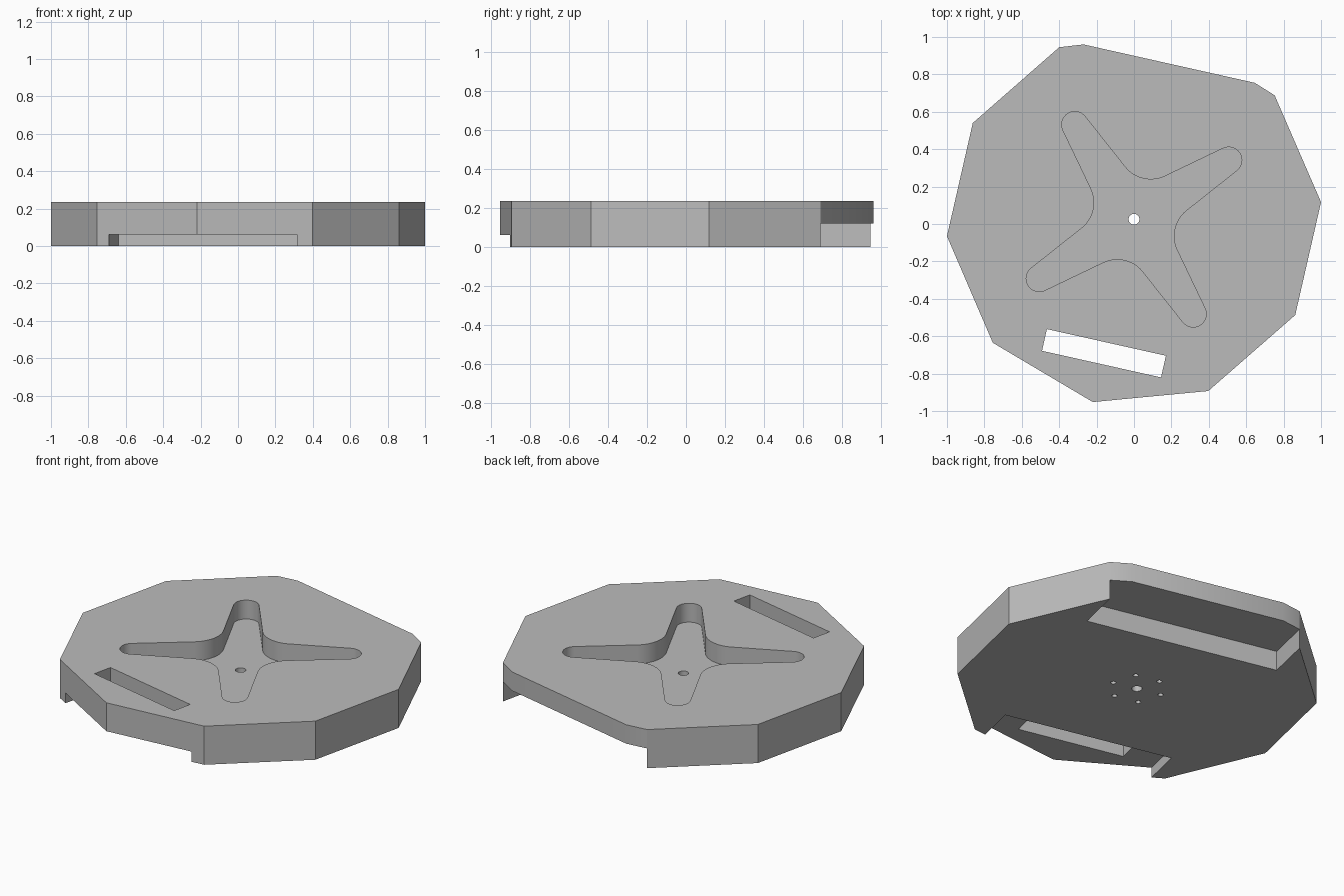
import bpy, bmesh, math
from mathutils import Vector, Matrix

cube = bpy.data.objects.get("Cube")
if cube:
    bpy.data.objects.remove(cube, do_unlink=True)

HEIGHT = 0.235
FLOOR = 0.12
TURN = math.radians(-12.6)      # the slots and bolt circle share this turn
CENTRE = Vector((0, 0.025))

# Single grey finish
grey = bpy.data.materials.new("matte_grey")
grey.use_nodes = True
grey.diffuse_color = (0.5, 0.5, 0.5, 1)
grey.node_tree.nodes["Principled BSDF"].inputs["Base Color"].default_value = (0.5, 0.5, 0.5, 1)


def prism(name, points, low, high):
    """Extrude a counter-clockwise outline between two heights."""
    bm = bmesh.new()
    face = bm.faces.new([bm.verts.new((p[0], p[1], low)) for p in points])
    moved = bmesh.ops.extrude_face_region(bm, geom=[face])["geom"]
    bmesh.ops.translate(bm, vec=(0, 0, high - low),
                        verts=[g for g in moved if isinstance(g, bmesh.types.BMVert)])
    bmesh.ops.recalc_face_normals(bm, faces=bm.faces)
    mesh = bpy.data.meshes.new(name)
    bm.to_mesh(mesh)
    bm.free()
    mesh.materials.append(grey)
    obj = bpy.data.objects.new(name, mesh)
    bpy.context.collection.objects.link(obj)
    return obj


def cut(target, cutter):
    """Subtract the cutter for good, then discard it."""
    cutter.hide_render = True
    mod = target.modifiers.new(cutter.name, "BOOLEAN")
    mod.operation = "DIFFERENCE"
    mod.solver = "EXACT"
    mod.object = cutter
    bpy.context.view_layer.objects.active = target
    bpy.ops.object.modifier_apply(modifier=mod.name)
    bpy.data.objects.remove(cutter, do_unlink=True)


def arc(centre, radius, start, end, steps):
    return [Vector((centre[0] + radius * math.cos(a), centre[1] + radius * math.sin(a)))
            for a in (start + (end - start) * i / steps for i in range(steps + 1))]


def turned_box(u0, u1, v0, v1):
    rot = Matrix.Rotation(TURN, 2)
    return [rot @ Vector(p) for p in ((u0, v0), (u1, v0), (u1, v1), (u0, v1))]


def circle(centre, radius, sides):
    return arc(centre, radius, 0, math.tau, sides)[:-1]


def star_outline(reach=0.597, tip=0.07, fillet=0.175, taper=math.radians(6.4)):
    """Four tapered arms with round tips and filleted inner corners."""
    # Where neighbouring arm edges would meet on the diagonal
    edge_x = reach + tip * math.sin(taper)
    edge_y = tip * math.cos(taper)
    corner = (edge_y + math.tan(taper) * edge_x) / (1 + math.tan(taper))
    diag = corner * math.sqrt(2) + fillet / math.sin(math.pi / 4 + taper)
    middle = (diag / math.sqrt(2), diag / math.sqrt(2))
    half = math.pi / 2 - taper
    arm = arc((reach, 0), tip, -half, half, 16)
    arm += arc(middle, fillet, -math.pi / 2 - taper, -math.pi + taper, 14)
    points = []
    for k in range(4):
        rot = Matrix.Rotation(math.radians(32 + 90 * k), 2)
        points += [rot @ p + CENTRE for p in arm]
    return points


# Main plate with a faceted rim
plate = prism("plate_body", [
    (0.397, -0.893), (0.862, -0.487), (1.0, 0.117), (0.752, 0.688), (0.645, 0.755),
    (-0.27, 0.96), (-0.4, 0.945), (-0.862, 0.54), (-1.0, -0.065), (-0.755, -0.635),
    (-0.22, -0.952)], 0, HEIGHT)

# Star recess in the top
cut(plate, prism("star_recess", star_outline(), FLOOR, 0.4))

# Open steps under the back and front rims
cut(plate, prism("back_step", turned_box(-0.596, 0.583, 0.56, 1.3), -0.1, FLOOR))
cut(plate, prism("front_step", turned_box(-0.527, 0.505, -1.3, -0.568), -0.1, 0.062))

# Long slot through the front
cut(plate, prism("front_slot", turned_box(-0.332, 0.32, -0.769, -0.65), -0.1, 0.4))

# Centre bore and ring of blind bolt holes underneath
cut(plate, prism("centre_bore", circle(CENTRE, 0.029, 24), -0.1, 0.4))
for k in range(6):
    angle = TURN + k * math.tau / 6
    spot = CENTRE + 0.147 * Vector((math.cos(angle), math.sin(angle)))
    cut(plate, prism("bolt_hole", circle(spot, 0.015, 16), -0.1, 0.06))

# Smooth the curved walls, keep the edges crisp
bpy.ops.object.select_all(action="DESELECT")
plate.select_set(True)
bpy.context.view_layer.objects.active = plate
bpy.ops.object.shade_smooth_by_angle(angle=math.radians(30))
